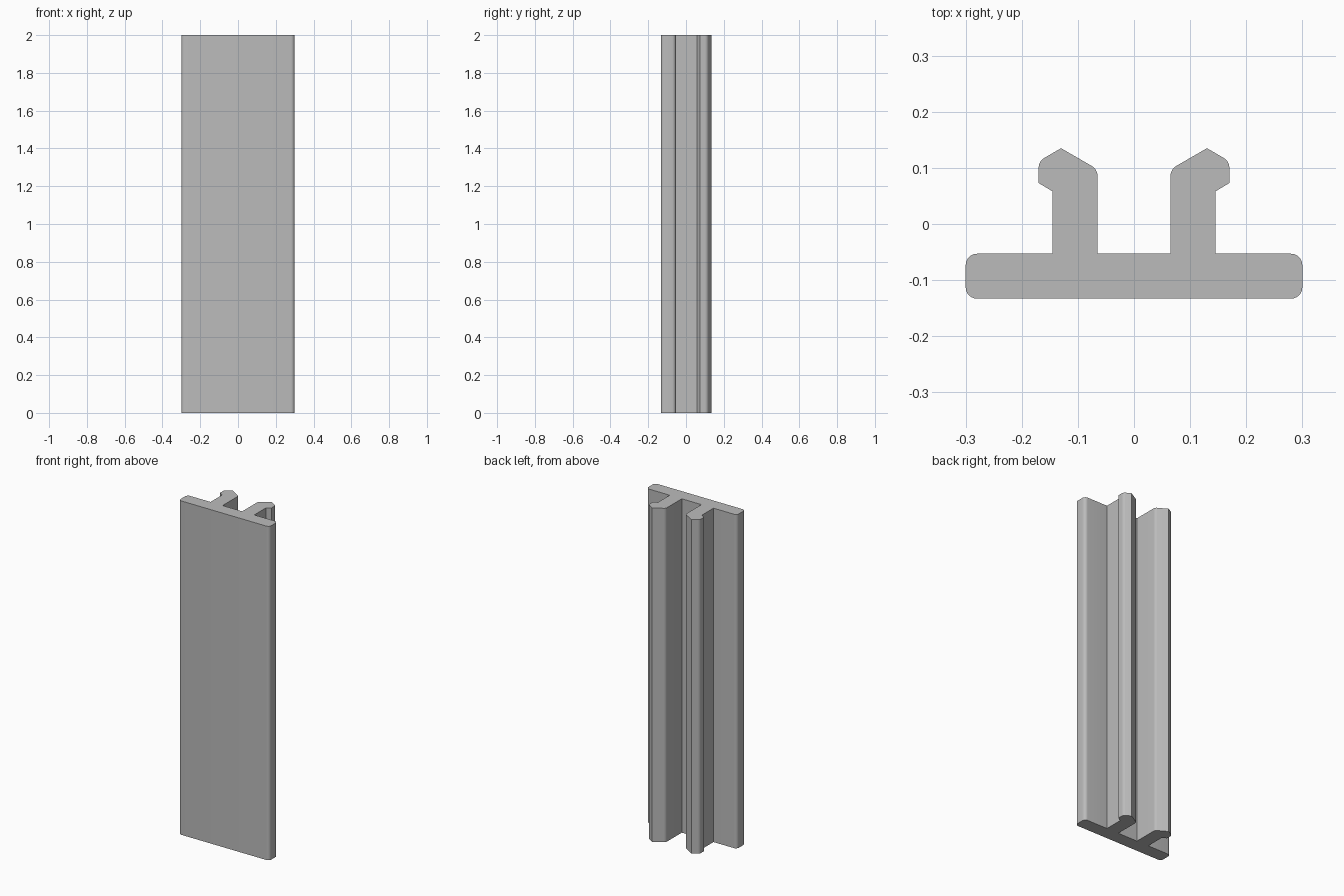
import bpy, bmesh
from mathutils import Vector

cube = bpy.data.objects.get("Cube")
if cube:
    bpy.data.objects.remove(cube)

LENGTH = 2.0

grey = bpy.data.materials.new("plain grey")
grey.use_nodes = True
colour = (0.5, 0.5, 0.5, 1)
grey.diffuse_color = colour
grey.node_tree.nodes["Principled BSDF"].inputs["Base Color"].default_value = colour

# Left half of the cross-section: x, y, corner setback (0 keeps it sharp)
half = [
    (0.30, -0.133, 0.02), (0.30, -0.053, 0.02),                       # plate edge
    (0.145, -0.053, 0), (0.145, 0.058, 0),                            # outer leg wall
    (0.17, 0.073, 0), (0.17, 0.112, 0.012), (0.13, 0.135, 0),         # barbed head
    (0.065, 0.0975, 0.012), (0.065, -0.053, 0),                       # inner leg wall
]
corners = half + [(-x, y, r) for x, y, r in reversed(half)]


def rounded(points, steps=6):
    """Replace each corner that has a setback with a short smooth arc."""
    outline = []
    for i, (x, y, r) in enumerate(points):
        p = Vector((x, y))
        if not r:
            outline.append(p)
            continue
        before = Vector(points[i - 1][:2])
        after = Vector(points[(i + 1) % len(points)][:2])
        a = p + (before - p).normalized() * r
        b = p + (after - p).normalized() * r
        # Rational quadratic arc, exact circle through both tangent points
        w = ((b - a).normalized()).dot((p - a).normalized())
        for s in range(steps + 1):
            t = s / steps
            k0, k1, k2 = (1 - t) ** 2, 2 * w * t * (1 - t), t * t
            outline.append((a * k0 + p * k1 + b * k2) / (k0 + k1 + k2))
    return outline


# Extrude the clip profile upward
bm = bmesh.new()
base = bm.faces.new([bm.verts.new((p.x, p.y, 0)) for p in rounded(corners)])
top = bmesh.ops.extrude_face_region(bm, geom=[base], use_keep_orig=True)["geom"]
bmesh.ops.translate(bm, vec=(0, 0, LENGTH),
                    verts=[v for v in top if isinstance(v, bmesh.types.BMVert)])
bmesh.ops.recalc_face_normals(bm, faces=bm.faces)
mesh = bpy.data.meshes.new("clip_strip")
bm.to_mesh(mesh)
bm.free()
mesh.materials.append(grey)

strip = bpy.data.objects.new("clip_strip", mesh)
bpy.context.collection.objects.link(strip)
bpy.context.view_layer.objects.active = strip
strip.select_set(True)
bpy.ops.object.shade_smooth_by_angle(angle=0.44)
